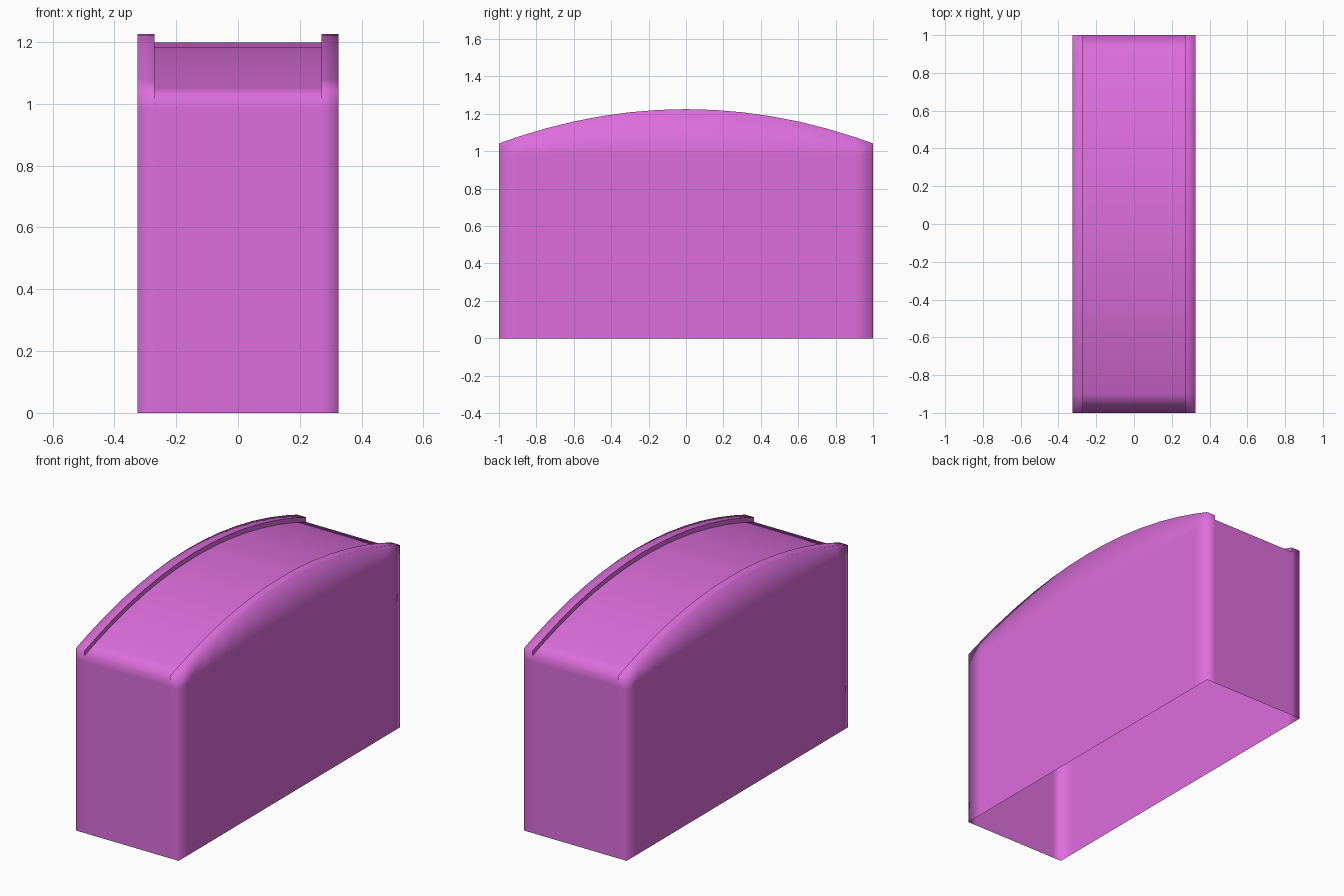
import bpy
import bmesh

cube = bpy.data.objects.get("Cube")
if cube:
    bpy.data.objects.remove(cube, do_unlink=True)

HALF_W, RAIL_X = 0.325, 0.27      # outer wall and inner rail edge
CREST, DROP, STEP = 1.225, 0.183, 0.027
SHOULDER = 0.98                   # wall support loop


def arch(y):
    return CREST - DROP * y * y


def section(y):
    """Half profile from the bottom of the wall to the sunken top panel."""
    top = arch(y)
    return [(HALF_W, 0), (HALF_W, SHOULDER), (HALF_W, top),
            (RAIL_X, top), (RAIL_X, top - STEP)]


bm = bmesh.new()


def face(points):
    bm.faces.new([bm.verts.new(p) for p in points])


# Walls, rails and arched panel, lofted along the length
inner = [-0.9 + 0.15 * i for i in range(13)]
stations = [-1.0] + inner + [1.0]
for y0, y1 in zip(stations, stations[1:]):
    a, b = section(y0), section(y1)
    for s in (1, -1):
        for i in range(len(a) - 1):
            face([(s * a[i][0], y0, a[i][1]), (s * b[i][0], y1, b[i][1]),
                  (s * b[i + 1][0], y1, b[i + 1][1]), (s * a[i + 1][0], y0, a[i + 1][1])])
    za, zb = a[-1][1], b[-1][1]
    face([(RAIL_X, y0, za), (RAIL_X, y1, zb), (-RAIL_X, y1, zb), (-RAIL_X, y0, za)])

# End walls, left open underneath
for y in (-1.0, 1.0):
    top = arch(y)
    for z0, z1 in ((0, SHOULDER), (SHOULDER, top - STEP)):
        face([(-RAIL_X, y, z0), (RAIL_X, y, z0), (RAIL_X, y, z1), (-RAIL_X, y, z1)])
    for s in (1, -1):
        o, i = s * HALF_W, s * RAIL_X
        face([(i, y, 0), (o, y, 0), (o, y, SHOULDER), (i, y, SHOULDER)])
        face([(i, y, SHOULDER), (o, y, SHOULDER), (o, y, top),
              (i, y, top), (i, y, top - STEP)])

bmesh.ops.remove_doubles(bm, verts=bm.verts, dist=0.0005)
bmesh.ops.recalc_face_normals(bm, faces=bm.faces)

# Soft outer edges, crisp rail edges
for f in bm.faces:
    f.smooth = True
for e in bm.edges:
    p, q = (v.co for v in e.verts)
    on_rail = abs(abs(p.x) - RAIL_X) < 0.001 and abs(p.x - q.x) < 0.001
    if on_rail and min(p.z, q.z) > SHOULDER + 0.01:
        e.smooth = False

mesh = bpy.data.meshes.new("arched_cover")
bm.to_mesh(mesh)
bm.free()

pink = bpy.data.materials.new("orchid_pink")
pink.use_nodes = True
colour = (0.72, 0.155, 0.72, 1)
pink.diffuse_color = colour
pink.node_tree.nodes["Principled BSDF"].inputs["Base Color"].default_value = colour
mesh.materials.append(pink)

cover = bpy.data.objects.new("arched_cover", mesh)
bpy.context.scene.collection.objects.link(cover)
